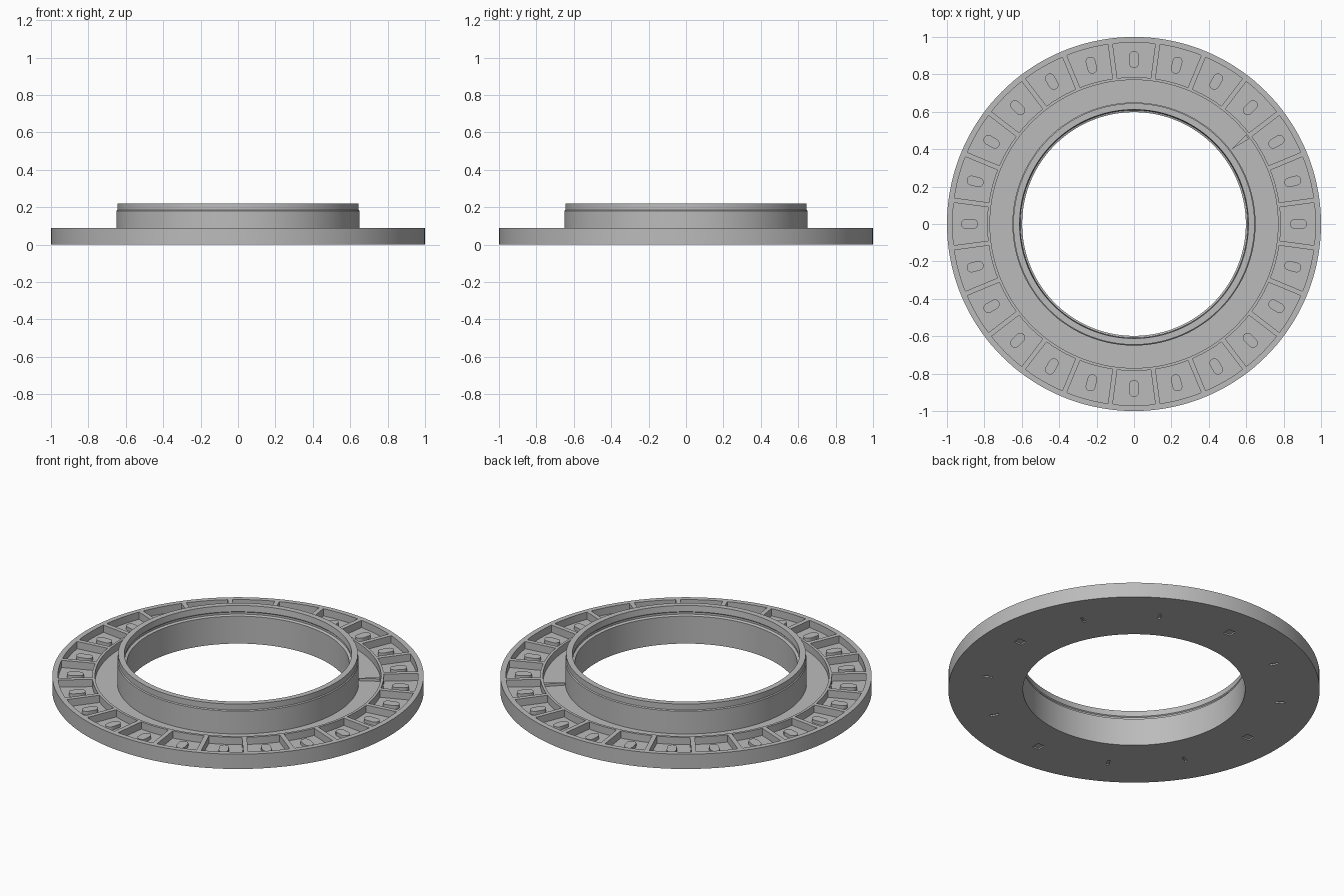
import bpy, bmesh, math
from mathutils import Matrix

if "Cube" in bpy.data.objects:
    bpy.data.objects.remove(bpy.data.objects["Cube"])

grey = bpy.data.materials.new("mid_grey")
grey.diffuse_color = (0.50, 0.50, 0.50, 1)
grey.use_nodes = True
grey.node_tree.nodes["Principled BSDF"].inputs["Base Color"].default_value = grey.diffuse_color

SEG = 144
FLOOR = 0.045   # height of the recessed floors
TOP = 0.088     # height of the flange rim


def finish(name, bm, angle=30):
    bmesh.ops.recalc_face_normals(bm, faces=bm.faces)
    me = bpy.data.meshes.new(name)
    bm.to_mesh(me)
    bm.free()
    ob = bpy.data.objects.new(name, me)
    bpy.context.collection.objects.link(ob)
    me.materials.append(grey)
    if angle:
        smooth(ob, angle)
    return ob


def smooth(ob, angle):
    bpy.ops.object.select_all(action='DESELECT')
    ob.select_set(True)
    bpy.context.view_layer.objects.active = ob
    bpy.ops.object.shade_smooth_by_angle(angle=math.radians(angle))


def prism(bm, outline, z0, z1, degrees):
    """Extrude an outline (x = radial) and turn it about the axis."""
    low = [bm.verts.new((x, y, z0)) for x, y in outline]
    high = [bm.verts.new((x, y, z1)) for x, y in outline]
    bm.faces.new(low[::-1])
    bm.faces.new(high)
    n = len(outline)
    for i in range(n):
        j = (i + 1) % n
        bm.faces.new((low[i], low[j], high[j], high[i]))
    bmesh.ops.rotate(bm, verts=low + high, cent=(0, 0, 0),
                     matrix=Matrix.Rotation(math.radians(degrees), 3, 'Z'))


def box(r0, r1, half):
    return [(r0, -half), (r1, -half), (r1, half), (r0, half)]


def capsule(r0, r1, half, n=8):
    pts = []
    for c, start in ((r1 - half, -90), (r0 + half, 90)):
        for i in range(n + 1):
            a = math.radians(start + 180 * i / n)
            pts.append((c + half * math.cos(a), half * math.sin(a)))
    return pts


# Flange and collar: closed (radius, height) section turned around z
section = [
    (0.598, 0), (1.0, 0), (1.0, TOP), (0.97, TOP), (0.97, FLOOR),
    (0.785, FLOOR), (0.785, TOP), (0.77, TOP), (0.77, FLOOR),
    (0.650, FLOOR), (0.650, 0.18), (0.645, 0.185), (0.645, 0.22),
    (0.612, 0.22), (0.608, 0.185), (0.613, 0.180), (0.613, 0.168),
    (0.598, 0.163),
]
bm = bmesh.new()
rings = []
for k in range(SEG):
    a = 2 * math.pi * k / SEG
    rings.append([bm.verts.new((r * math.cos(a), r * math.sin(a), z)) for r, z in section])
for k in range(SEG):
    p, q = rings[k], rings[(k + 1) % SEG]
    for i in range(len(section)):
        j = (i + 1) % len(section)
        bm.faces.new((p[i], q[i], q[j], p[j]))
body = finish("flanged_collar", bm, 0)

# Engraved hour ticks on the underside, broader at the quarters
bm = bmesh.new()
for k in range(12):
    half = 0.022 if k % 3 == 0 else 0.007
    prism(bm, box(0.775, 0.825, half), -0.01, 0.008, 30 * k)
cutter = finish("tick_cutter", bm, 0)
cutter.hide_render = True
mod = body.modifiers.new("ticks", 'BOOLEAN')
mod.operation = 'DIFFERENCE'
mod.object = cutter
bpy.context.view_layer.objects.active = body
bpy.ops.object.modifier_apply(modifier=mod.name)
bpy.data.objects.remove(cutter, do_unlink=True)
smooth(body, 30)

# Ribs dividing the outer channel into 24 pockets
bm = bmesh.new()
for k in range(24):
    prism(bm, box(0.784, 0.971, 0.013), FLOOR - 0.002, TOP, 15 * k + 7.5)
finish("pocket_ribs", bm, 0)

# Rounded stud in the middle of every pocket
bm = bmesh.new()
for k in range(24):
    prism(bm, capsule(0.833, 0.925, 0.026), FLOOR - 0.002, 0.065, 15 * k)
finish("pocket_studs", bm, 40)

# Small pointer in the inner recess
bm = bmesh.new()
prism(bm, [(0.652, 0), (0.765, -0.014), (0.765, 0.014)], FLOOR - 0.002, 0.06, 37.5)
finish("pointer", bm, 0)
